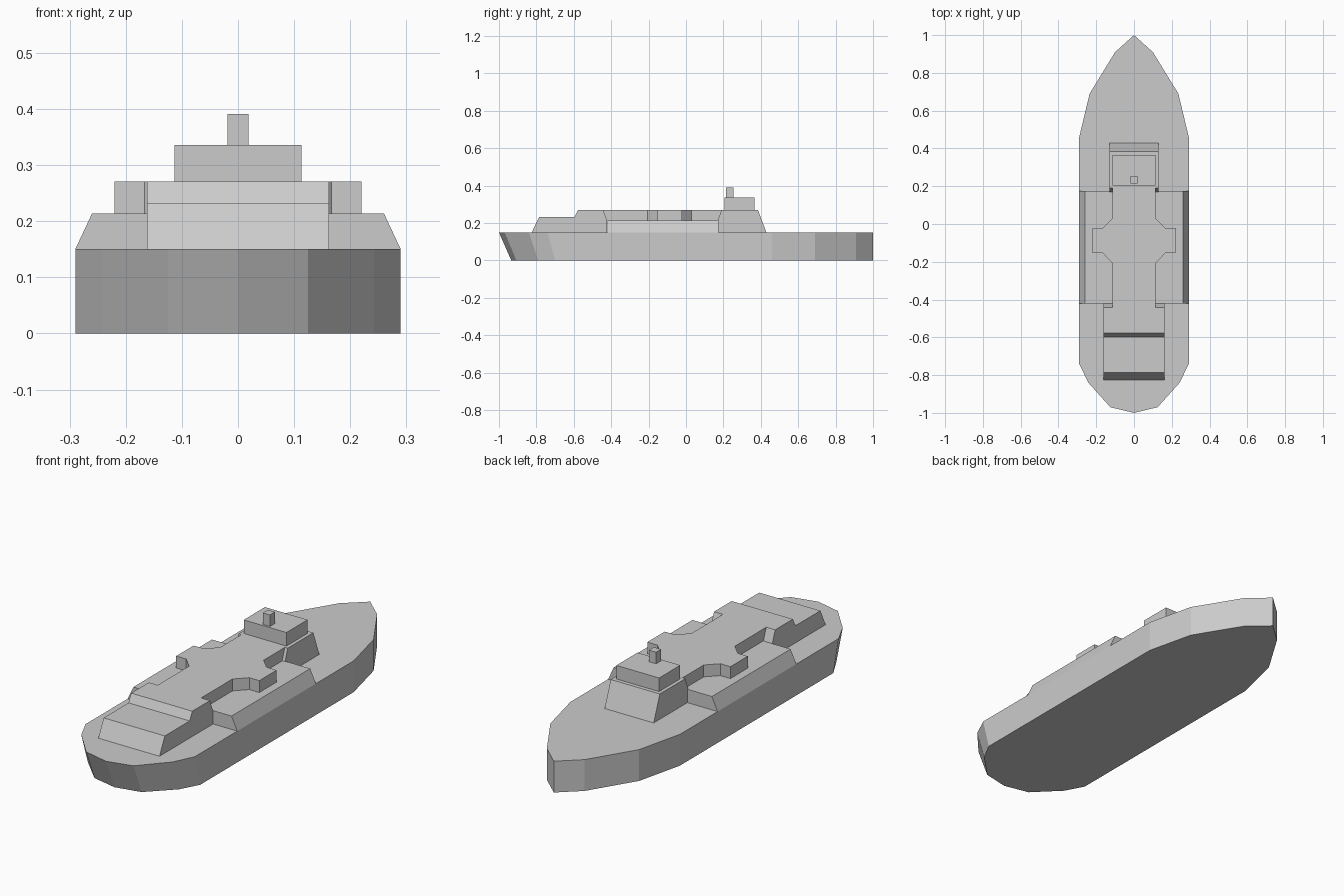
import bpy, bmesh
from mathutils import Vector

if "Cube" in bpy.data.objects:
    bpy.data.objects.remove(bpy.data.objects["Cube"])


def prism(name, points, axis, lo, hi, keep_base=False, bottom=None):
    """Extrude a 2D profile along an axis; optionally reshape its low end."""
    def place(p, h):
        return Vector({'x': (h, p[0], p[1]),
                       'y': (p[0], h, p[1]),
                       'z': (p[0], p[1], h)}[axis])
    bm = bmesh.new()
    a = [bm.verts.new(place(p, lo)) for p in (bottom or points)]
    b = [bm.verts.new(place(p, hi)) for p in points]
    n = len(points)
    bm.faces.new(a)
    bm.faces.new(b)
    for i in range(n):
        j = (i + 1) % n
        bm.faces.new((a[i], a[j], b[j], b[i]))
    bmesh.ops.recalc_face_normals(bm, faces=bm.faces)
    # parts resting on others have no hidden underside
    if not keep_base:
        under = [f for f in bm.faces if f.normal.z < -0.9]
        bmesh.ops.delete(bm, geom=under, context='FACES_ONLY')
    mesh = bpy.data.meshes.new(name)
    bm.to_mesh(mesh)
    bm.free()
    obj = bpy.data.objects.new(name, mesh)
    bpy.context.collection.objects.link(obj)
    return obj


def mirrored(half):
    """Complete a half outline (x >= 0) across the centre line."""
    return half + [(-x, y) for x, y in reversed(half) if x > 0]


def box(name, w, y0, y1, z0, z1):
    return prism(name, [(-w, y0), (w, y0), (w, y1), (-w, y1)], 'z', z0, z1)


# Hull with pointed bow and raked, faceted stern
bow = [(0, 1.0), (0.10, 0.91), (0.235, 0.69), (0.29, 0.46)]
stern = [(0.29, -0.74), (0.242, -0.84), (0.125, -0.97), (0, -1.0)]
rake = [(x, y + 0.04 + 0.1 * (-0.74 - y)) for x, y in stern]
prism("hull", mirrored(bow + stern), 'z', 0, 0.15, True,
      bottom=mirrored(bow + rake))

# Full-width side deck with sloping sides
prism("side_deck", [(-0.29, 0.15), (0.29, 0.15), (0.26, 0.214), (-0.26, 0.214)],
      'y', -0.42, 0.175)

# Stepped aft deckhouse
prism("aft_deckhouse", [(-0.825, 0.15), (-0.785, 0.232), (-0.597, 0.232),
                        (-0.577, 0.271), (-0.443, 0.271), (-0.422, 0.214),
                        (-0.422, 0.15)], 'x', -0.162, 0.162)

# Forward deckhouse with sloping ends
prism("fore_deckhouse", [(0.17, 0.15), (0.17, 0.214), (0.19, 0.271),
                         (0.384, 0.271), (0.43, 0.15)], 'x', -0.13, 0.13)

# Central house with projecting side platforms
prism("mid_deckhouse", mirrored([
    (0.115, 0.19), (0.115, 0.03), (0.167, -0.022), (0.22, -0.022),
    (0.22, -0.153), (0.167, -0.153), (0.115, -0.206), (0.115, -0.443)]),
    'z', 0.214, 0.271)

# Bridge and mast
box("bridge", 0.113, 0.205, 0.365, 0.271, 0.336)
box("mast", 0.019, 0.215, 0.253, 0.336, 0.391)
